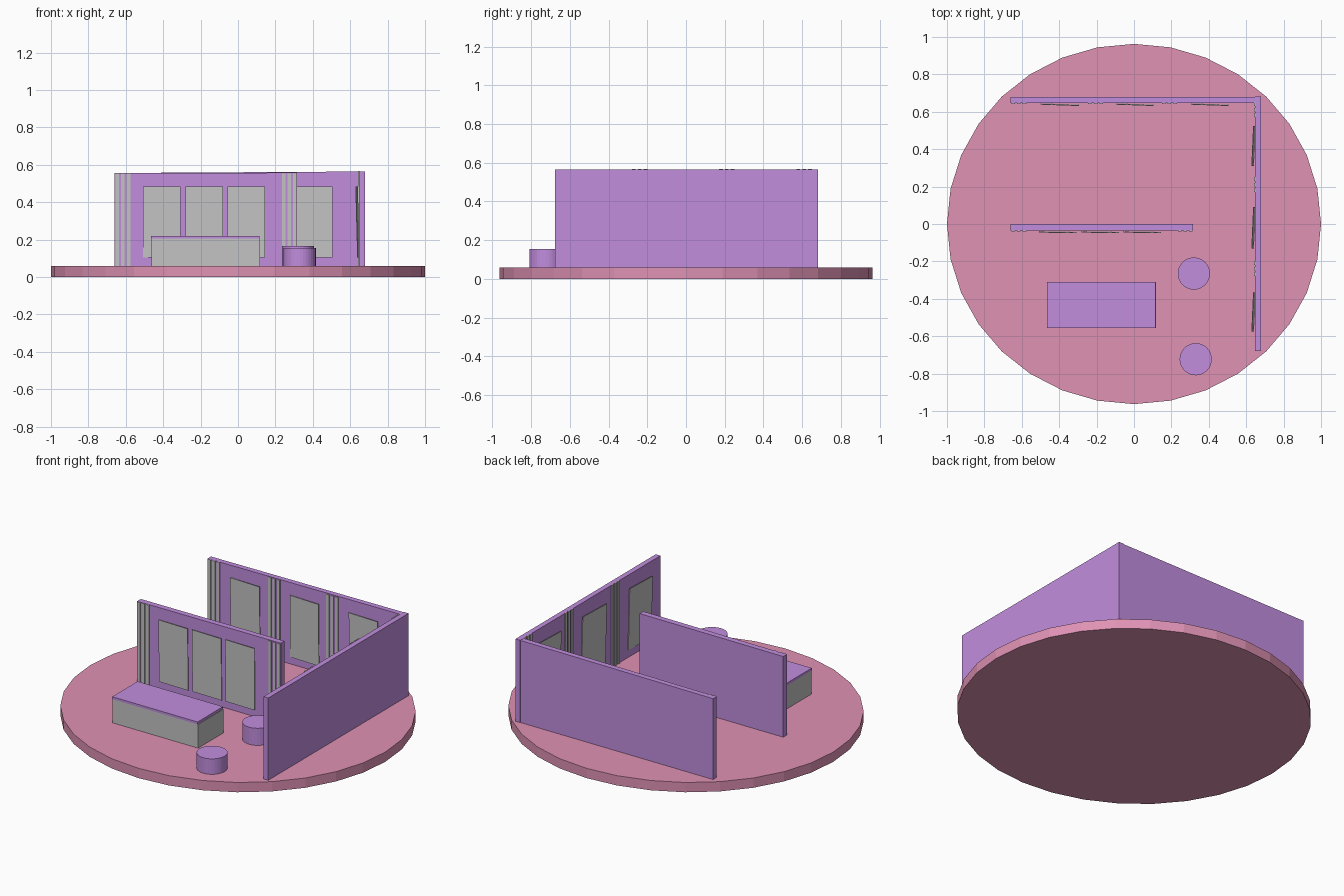
import bpy, bmesh, math
from mathutils import Matrix, Vector

if "Cube" in bpy.data.objects:
    bpy.data.objects.remove(bpy.data.objects["Cube"])


def material(name, srgb):
    m = bpy.data.materials.new(name)
    lin = [((c / 255 + 0.055) / 1.055) ** 2.4 for c in srgb]
    m.diffuse_color = (*lin, 1)
    m.use_nodes = True
    m.node_tree.nodes["Principled BSDF"].inputs["Base Color"].default_value = m.diffuse_color
    return m


PINK = material("pink floor", (223, 146, 180))
PURPLE = material("lilac", (193, 141, 222))
GREY = material("grey", (196, 196, 196))


def finish(bm, name, mat):
    bmesh.ops.recalc_face_normals(bm, faces=bm.faces)
    me = bpy.data.meshes.new(name)
    bm.to_mesh(me)
    bm.free()
    me.materials.append(mat)
    ob = bpy.data.objects.new(name, me)
    bpy.context.collection.objects.link(ob)
    return ob


def box(name, x, y, z, mat, rise=0.0, matrix=Matrix()):
    """Box from three ranges; rise lifts the top edge at its +x end."""
    bm = bmesh.new()
    bmesh.ops.create_cube(bm, size=1)
    for v in bm.verts:
        top, right = v.co.z > 0, v.co.x > 0
        v.co = Vector([r[0] if c < 0 else r[1] for c, r in zip(v.co, (x, y, z))])
        if top and right:
            v.co.z += rise
    bm.transform(matrix)
    return finish(bm, name, mat)


def cylinder(name, x, y, rx, ry, z0, z1, mat, sides=32):
    bm = bmesh.new()
    bmesh.ops.create_cone(bm, cap_ends=True, segments=sides, radius1=1, radius2=1, depth=1)
    bm.transform(Matrix.Translation((x, y, (z0 + z1) / 2)) @ Matrix.Diagonal((rx, ry, z1 - z0, 1)))
    return finish(bm, name, mat)


FLOOR = 0.06
# Round floor
cylinder("floor_disc", 0, 0, 1, 0.963, 0, FLOOR, PINK)

# Walls
box("back_wall", (-0.66, 0.66), (0.647, 0.68), (FLOOR, 0.556), PURPLE, rise=0.008)
box("side_wall", (0.648, 0.68), (-0.678, 0.682), (FLOOR, 0.565), PURPLE)
box("middle_wall", (-0.66, 0.315), (-0.035, 0.0), (FLOOR, 0.555), PURPLE, rise=0.003)


def decorate(name, frame, panels, strips, yaw, tilt, top):
    """Hang panels and strip bundles on a wall; frame maps x to along, -y to outward."""
    for i, (a, b) in enumerate(panels):
        w = (b - a) / 2
        lean = Matrix.Rotation(math.radians(yaw), 4, 'Z') @ Matrix.Rotation(math.radians(tilt), 4, 'X')
        m = frame @ Matrix.Translation(((a + b) / 2, -0.009, 0.295)) @ lean
        box(f"{name}_panel_{i + 1}", (-w, w), (-0.002, 0.002), (-0.19, 0.19), GREY, matrix=m)
    for i, a in enumerate(strips):
        for j in range(3):
            x = a + 0.03 * j
            box(f"{name}_strip_{i + 1}_{j + 1}", (x, x + 0.019), (-0.006, 0.001), (FLOOR, top),
                GREY, matrix=frame)


# Panels and vertical strips on the inner wall faces
decorate("back", Matrix.Translation((0, 0.647, 0)),
         [(-0.5, -0.295), (-0.095, 0.105), (0.305, 0.505)], [-0.655, -0.245, 0.15], -2, 0.5, 0.556)
decorate("middle", Matrix.Translation((0, -0.035, 0)),
         [(-0.507, -0.307), (-0.28, -0.08), (-0.055, 0.145)], [-0.655, 0.235], -1, 0.5, 0.554)
decorate("side", Matrix.Translation((0.648, 0, 0)) @ Matrix.Rotation(math.radians(-90), 4, 'Z'),
         [(-0.525, -0.31), (-0.09, 0.13), (0.365, 0.575)], [-0.65, -0.25, 0.2], -2.5, 1.5, 0.567)

# Counter with a thin top
box("counter_body", (-0.463, 0.118), (-0.555, -0.31), (FLOOR, 0.205), GREY)
box("counter_top", (-0.465, 0.115), (-0.556, -0.309), (0.205, 0.22), PURPLE)

# Round stools
cylinder("stool_1", 0.32, -0.265, 0.086, 0.086, FLOOR, 0.165, PURPLE)
cylinder("stool_2", 0.33, -0.723, 0.086, 0.086, FLOOR, 0.155, PURPLE)
